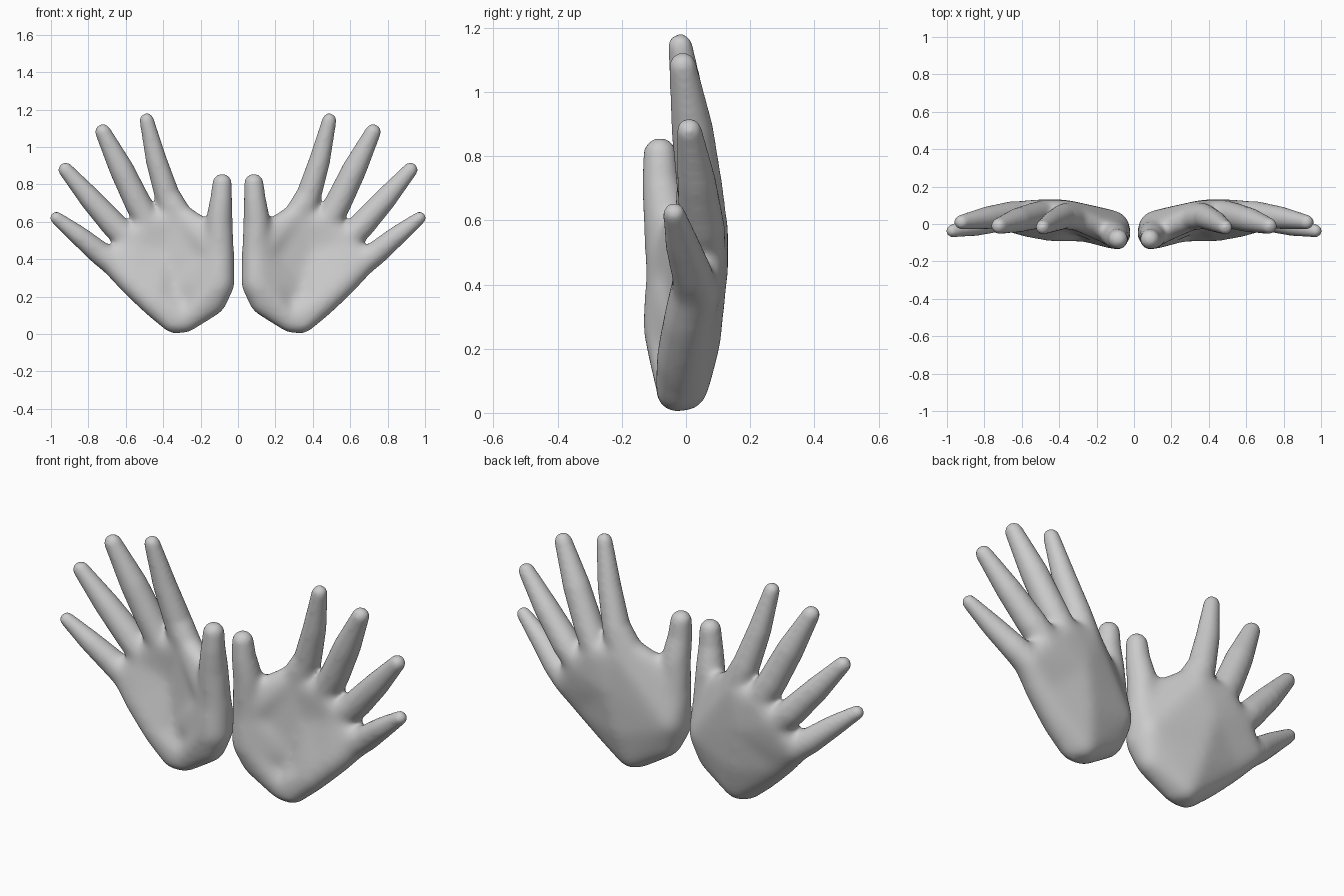
import bpy, bmesh
from mathutils import Vector

if "Cube" in bpy.data.objects:
    bpy.data.objects.remove(bpy.data.objects["Cube"])

# Reusable unit ball
ball = bmesh.new()
bmesh.ops.create_icosphere(ball, subdivisions=3, radius=1)
UNIT = [v.co.copy() for v in ball.verts]
ball.free()

# Control balls of one hand: x, y, z, radius
index = [(.488, -.018, 1.143, .039), (.437, .013, .93, .057),
         (.378, .040, .74, .068), (.335, .05, .60, .074)]
middle = [(.722, -.010, 1.081, .043), (.622, .020, .88, .066),
          (.535, .043, .70, .072), (.475, .055, .59, .076)]
ring = [(.922, .010, .879, .040), (.785, .033, .72, .061),
        (.66, .050, .58, .071), (.57, .053, .49, .076)]
pinky = [(.971, -.037, .621, .035), (.85, -.012, .526, .053),
         (.74, .018, .435, .064), (.66, .03, .38, .075)]
thumb = [(.085, -.081, .806, .052), (.09, -.078, .72, .059),
         (.102, -.060, .60, .073), (.098, -.048, .42, .080),
         (.104, -.05, .27, .088), (.14, -.035, .175, .08)]
heel_left = (.28, -.032, .067, .063)
heel_right = (.345, -.032, .062, .063)
heel_back = (.31, .008, .066, .062)
edge_low = (.445, -.018, .165, .078)
edge_high = (.57, .005, .285, .078)
thumb_back = (.108, -.012, .30, .085)
back_low = (.34, .036, .22, .074)
palm_back = (.39, .06, .44, .073)
index_side = (.305, .03, .63, .066)
hand_centre = Vector((.34, 0, .31))


def hull(target, balls, sign):
    """Add the convex skin around some balls."""
    bm = bmesh.new()
    for x, y, z, r in balls:
        for u in UNIT:
            bm.verts.new(Vector((x * sign, y, z)) + Vector((u.x * sign, u.y, u.z)) * r)
    bmesh.ops.convex_hull(bm, input=bm.verts[:])
    loose = [v for v in bm.verts if not v.link_faces]
    bmesh.ops.delete(bm, geom=loose, context='VERTS')
    bmesh.ops.recalc_face_normals(bm, faces=bm.faces[:])
    tmp = bpy.data.meshes.new("tmp")
    bm.to_mesh(tmp)
    bm.free()
    target.from_mesh(tmp)
    bpy.data.meshes.remove(tmp)


def build_hand(name, sign):
    bm = bmesh.new()
    # Fingers and thumb
    for finger in (index, middle, ring, pinky, thumb):
        for a, b in zip(finger, finger[1:]):
            hull(bm, [a, b], sign)
    hull(bm, [index[2], index_side, index[3]], sign)
    # Back of the hand
    hull(bm, [heel_back, thumb_back, back_low], sign)
    hull(bm, [thumb_back, back_low, palm_back, index[3]], sign)
    hull(bm, [index[3], middle[3], palm_back], sign)
    hull(bm, [middle[3], ring[3], palm_back], sign)
    hull(bm, [ring[3], pinky[3], palm_back, edge_high], sign)
    hull(bm, [heel_back, back_low, palm_back, edge_low, edge_high], sign)
    # Heel and outer palm edge
    hull(bm, [heel_left, heel_right, heel_back, edge_low, back_low], sign)
    hull(bm, [edge_low, edge_high, pinky[3], palm_back], sign)
    # Thumb pad and web
    hull(bm, [thumb[4], thumb[5], thumb_back, heel_back, heel_left], sign)
    hull(bm, [thumb[3], thumb[4], thumb_back, back_low], sign)
    hull(bm, [thumb[3], (.125, -.04, .53, .055), thumb_back, index_side], sign)
    me = bpy.data.meshes.new(name)
    bm.to_mesh(me)
    bm.free()
    ob = bpy.data.objects.new(name, me)
    bpy.context.collection.objects.link(ob)

    # Fuse into one skin
    fuse = ob.modifiers.new("fuse", 'REMESH')
    fuse.mode = 'VOXEL'
    fuse.voxel_size = .01
    fuse.use_smooth_shade = True
    fused = bpy.data.meshes.new_from_object(
        ob.evaluated_get(bpy.context.evaluated_depsgraph_get()))
    ob.modifiers.clear()
    ob.data = fused
    fused.name = name
    bpy.data.meshes.remove(me)

    # Soften everything lightly and the palm strongly
    palm = ob.vertex_groups.new(name="palm")
    for v in fused.vertices:
        d = (Vector((v.co.x * sign, v.co.y, v.co.z)) - hand_centre).length
        w = min(1, max(0, (.44 - d) / .14))
        if w:
            palm.add([v.index], w, 'REPLACE')
    for label, steps, group in (("soften_palm", 70, "palm"), ("soften_all", 12, "")):
        sm = ob.modifiers.new(label, 'SMOOTH')
        sm.factor = .5
        sm.iterations = steps
        sm.vertex_group = group


build_hand("right_hand", 1)
build_hand("left_hand", -1)
